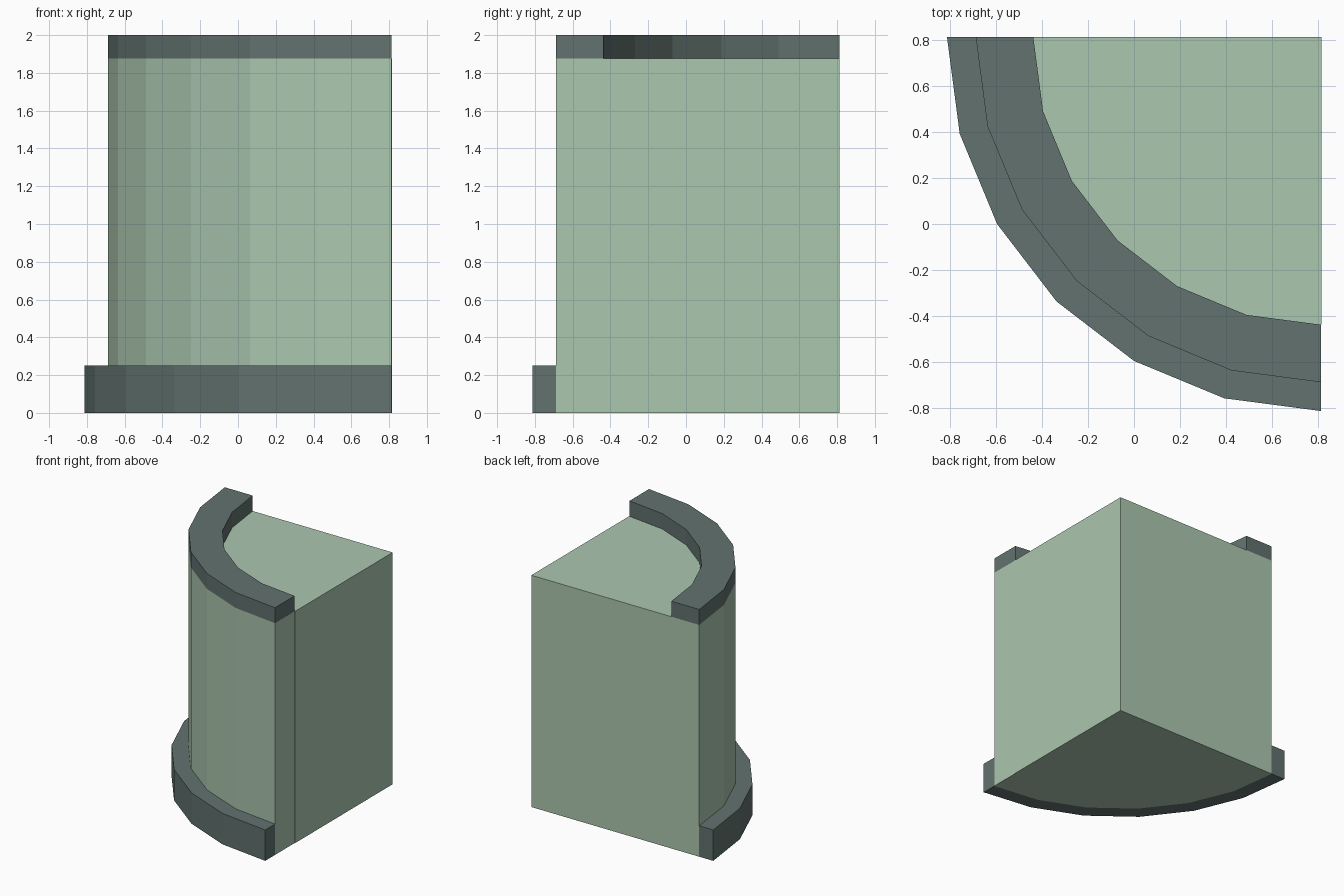
import bpy, bmesh
from math import sin, cos, pi

if "Cube" in bpy.data.objects:
    bpy.data.objects.remove(bpy.data.objects["Cube"])

C = 0.8125      # quarter-circle centre lies on the back right corner
SEGMENTS = 6


def material(name, rgb):
    m = bpy.data.materials.new(name)
    m.diffuse_color = (*rgb, 1)
    m.use_nodes = True
    m.node_tree.nodes["Principled BSDF"].inputs["Base Color"].default_value = m.diffuse_color
    return m


def arc(radius):
    """Quarter arc from the left end round to the front end."""
    return [(C - radius * cos(i * pi / 2 / SEGMENTS),
             C - radius * sin(i * pi / 2 / SEGMENTS)) for i in range(SEGMENTS + 1)]


def prism(name, outline, z0, z1, mat):
    bm = bmesh.new()
    base = bm.faces.new([bm.verts.new((x, y, z0)) for x, y in outline])
    top = bmesh.ops.extrude_face_region(bm, geom=[base])["geom"]
    verts = [g for g in top if isinstance(g, bmesh.types.BMVert)]
    bmesh.ops.translate(bm, verts=verts, vec=(0, 0, z1 - z0))
    bmesh.ops.recalc_face_normals(bm, faces=bm.faces)
    mesh = bpy.data.meshes.new(name)
    bm.to_mesh(mesh)
    bm.free()
    mesh.materials.append(mat)
    obj = bpy.data.objects.new(name, mesh)
    bpy.context.collection.objects.link(obj)
    return obj


def ring(name, inner, outer, z0, z1, mat):
    return prism(name, arc(outer) + arc(inner)[::-1], z0, z1, mat)


green = material("pale_green", (0.41, 0.57, 0.43))
slate = material("dark_slate", (0.122, 0.17, 0.159))

# Rounded body, with the slight step on its flat right side
E = C + 0.003
prism("quarter_round_body", arc(1.5) + [(C, C - 1.25), (E, C - 1.25), (E, C)],
      0, 1.875, green)

# Skirting at the foot and raised rim on top
ring("base_trim", 1.5, 1.625, 0, 0.25, slate)
ring("top_rim", 1.25, 1.5, 1.875, 2, slate)
